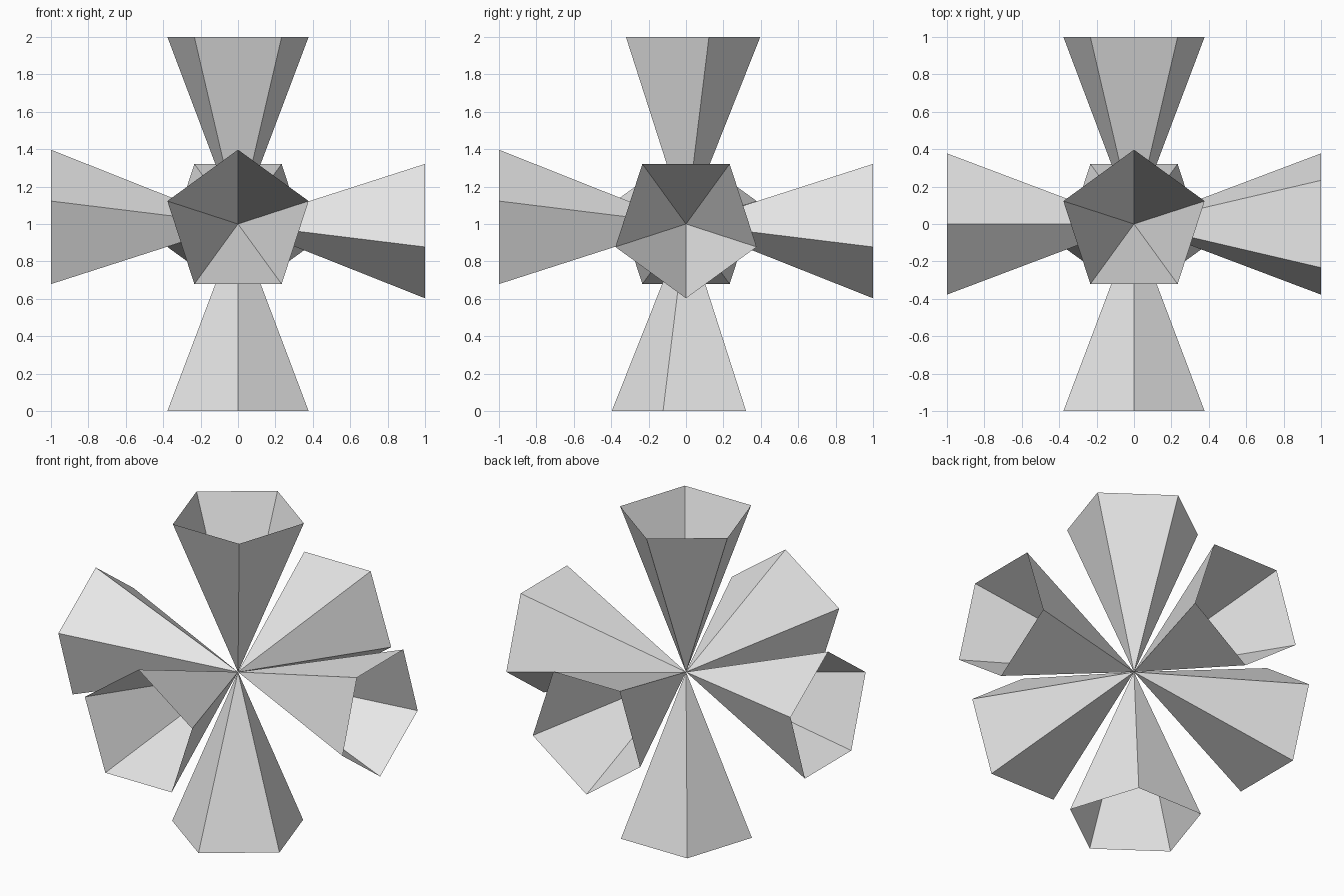
import bpy, bmesh, math
from mathutils import Vector

if "Cube" in bpy.data.objects:
    bpy.data.objects.remove(bpy.data.objects["Cube"])

CENTRE = Vector((0, 0, 1))
RADIUS = 0.397   # corner radius of each pentagonal mouth
SIDES = 5

grey = bpy.data.materials.new("plain grey")
grey.diffuse_color = (0.8, 0.8, 0.8, 1)
grey.use_nodes = True
grey.node_tree.nodes["Principled BSDF"].inputs["Base Color"].default_value = grey.diffuse_color


def horn(name, axis, corner):
    """Open five-sided cone from the centre along axis, one rim corner toward `corner`."""
    axis, corner = Vector(axis), Vector(corner)
    side = axis.cross(corner)
    bm = bmesh.new()
    tip = bm.verts.new(CENTRE)
    rim = []
    for i in range(SIDES):
        a = 2 * math.pi * i / SIDES
        rim.append(bm.verts.new(
            CENTRE + axis + RADIUS * (math.cos(a) * corner + math.sin(a) * side)))
    for i in range(SIDES):
        bm.faces.new((tip, rim[(i + 1) % SIDES], rim[i]))
    mesh = bpy.data.meshes.new(name)
    bm.to_mesh(mesh)
    bm.free()
    mesh.materials.append(grey)
    bpy.context.collection.objects.link(bpy.data.objects.new(name, mesh))


# Six horns meeting tip to tip, opposite ones flipped
horn("front_horn", (0, -1, 0), (0, 0, 1))
horn("back_horn", (0, 1, 0), (0, 0, -1))
horn("left_horn", (-1, 0, 0), (0, 0, 1))
horn("right_horn", (1, 0, 0), (0, 0, -1))
horn("top_horn", (0, 0, 1), (0, 1, 0))
horn("bottom_horn", (0, 0, -1), (0, -1, 0))
